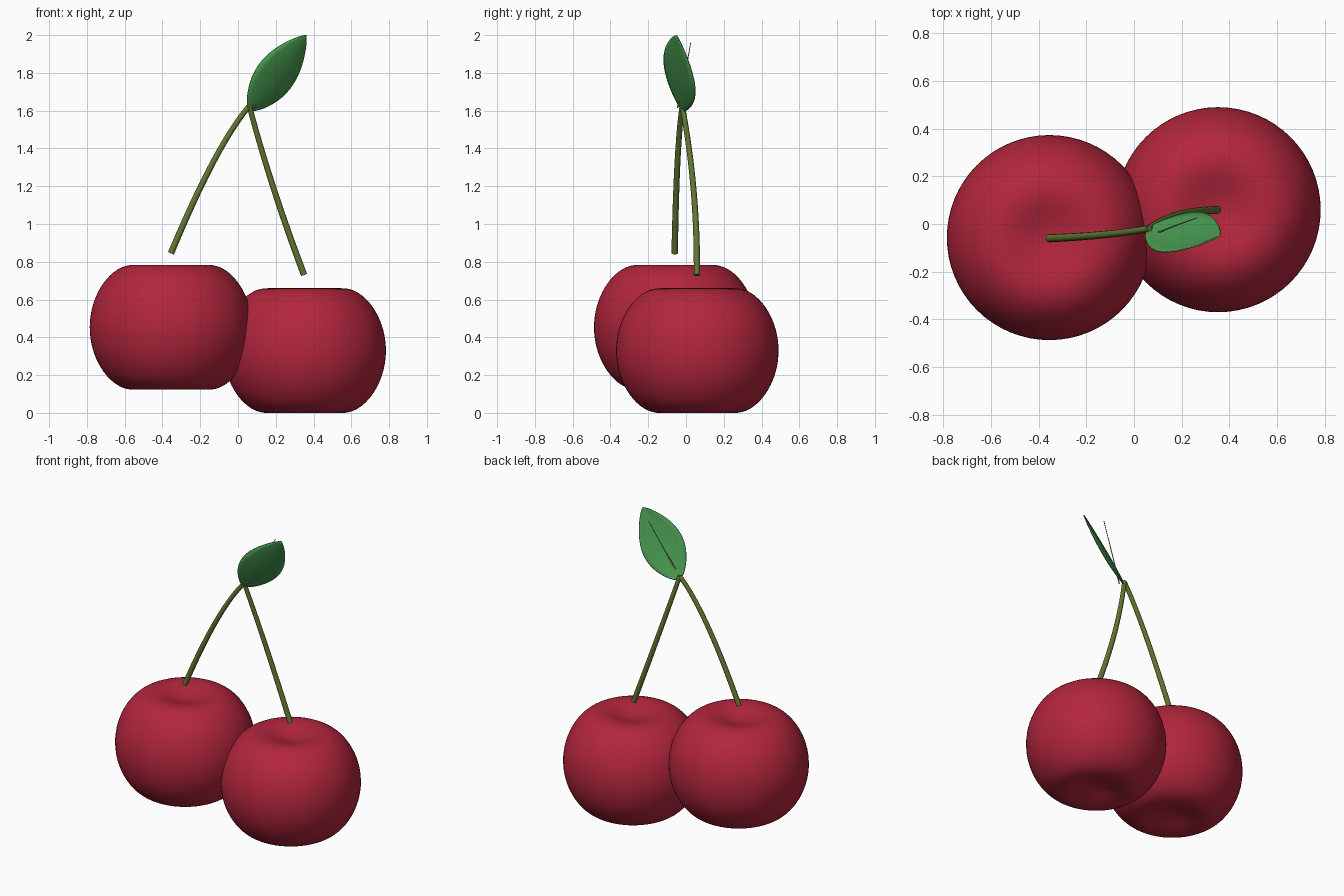
import bpy, bmesh, math
from mathutils import Vector

if "Cube" in bpy.data.objects:
    bpy.data.objects.remove(bpy.data.objects["Cube"])


def material(name, color):
    m = bpy.data.materials.new(name)
    m.diffuse_color = (*color, 1)
    m.use_nodes = True
    m.node_tree.nodes["Principled BSDF"].inputs["Base Color"].default_value = m.diffuse_color
    return m


RED = material("cherry red", (0.45, 0.019, 0.046))
STEM = material("stem olive", (0.12, 0.18, 0.03))
LEAF = material("leaf green", (0.065, 0.32, 0.08))
VEIN = material("vein grey", (0.4, 0.36, 0.3))


def finish(bm, name, mat, angle=40):
    bmesh.ops.recalc_face_normals(bm, faces=bm.faces)
    mesh = bpy.data.meshes.new(name)
    bm.to_mesh(mesh)
    bm.free()
    mesh.materials.append(mat)
    obj = bpy.data.objects.new(name, mesh)
    bpy.context.collection.objects.link(obj)
    bpy.ops.object.select_all(action='DESELECT')
    obj.select_set(True)
    bpy.context.view_layer.objects.active = obj
    bpy.ops.object.shade_smooth_by_angle(angle=math.radians(angle))
    return obj


def cherry(name, center):
    # sphere with a soft dimple pressed into both poles
    bm = bmesh.new()
    bmesh.ops.create_uvsphere(bm, u_segments=64, v_segments=48, radius=0.43)
    for v in bm.verts:
        r2 = v.co.x ** 2 + v.co.y ** 2
        dip = 0.14 * math.exp(-r2 / 0.040)
        v.co.z -= math.copysign(dip, v.co.z) * min(1, abs(v.co.z) / 0.2)
    top = max(v.co.z for v in bm.verts)
    for v in bm.verts:
        v.co.z *= 0.33 / top
        v.co += Vector(center)
    return finish(bm, name, RED)


def tube(name, points, r0, r1, mat, sides=12, steps=20):
    # tapered tube along a quadratic bend
    a, b, c = map(Vector, points)
    bm = bmesh.new()
    rings = []
    for i in range(steps + 1):
        t = i / steps
        p = a * (1 - t) ** 2 + b * 2 * t * (1 - t) + c * t * t
        d = ((b - a) * (1 - t) + (c - b) * t).normalized()
        s = d.cross(Vector((0, 1, 0))).normalized()
        n = s.cross(d)
        r = r0 + (r1 - r0) * t
        rings.append([bm.verts.new(p + r * (s * math.cos(k * math.tau / sides)
                                            + n * math.sin(k * math.tau / sides)))
                      for k in range(sides)])
    for lo, hi in zip(rings, rings[1:]):
        for k in range(sides):
            j = (k + 1) % sides
            bm.faces.new((lo[k], lo[j], hi[j], hi[k]))
    bm.faces.new(rings[0])
    bm.faces.new(rings[-1])
    return finish(bm, name, mat)


def leaf(name, base, tip, half):
    # pointed blade, slightly cupped toward the back
    base, tip, half = Vector(base), Vector(tip), Vector(half)
    normal = (tip - base).cross(half).normalized()
    bm = bmesh.new()
    rows, cols = 24, 8
    grid = []
    for i in range(rows + 1):
        t = i / rows
        w = max(0, math.sin(math.pi * t ** 0.9)) ** 0.8
        row = []
        for j in range(cols + 1):
            u = 2 * j / cols - 1
            p = base.lerp(tip, t) + half * w * u
            row.append(bm.verts.new(p - normal * 0.02 * w * (1 - u * u)))
        grid.append(row)
    for i in range(rows):
        for j in range(cols):
            bm.faces.new((grid[i][j], grid[i][j + 1],
                          grid[i + 1][j + 1], grid[i + 1][j]))
    bmesh.ops.remove_doubles(bm, verts=bm.verts, dist=0.0005)
    obj = finish(bm, name, LEAF)
    thick = obj.modifiers.new("thickness", 'SOLIDIFY')
    thick.thickness = 0.006
    thick.offset = 0
    return obj


# fruit
cherry("left_cherry", (-0.355, -0.057, 0.453))
cherry("right_cherry", (0.353, 0.06, 0.33))

# stems meeting at the top
joint = (0.06, -0.02, 1.625)
tube("left_stem", [joint, (-0.115, -0.05, 1.42), (-0.355, -0.06, 0.845)],
     0.014, 0.017, STEM)
tube("right_stem", [joint, (0.172, 0.06, 1.2), (0.35, 0.058, 0.73)],
     0.014, 0.017, STEM)

# leaf and its thin rib
leaf("leaf", (0.055, -0.02, 1.60), (0.36, -0.05, 2.0), (0.08, 0.082, -0.066))
tube("leaf_rib", [(0.08, -0.045, 1.615), (0.16, -0.01, 1.76), (0.262, 0.025, 1.96)],
     0.004, 0.002, VEIN, sides=8, steps=10)
